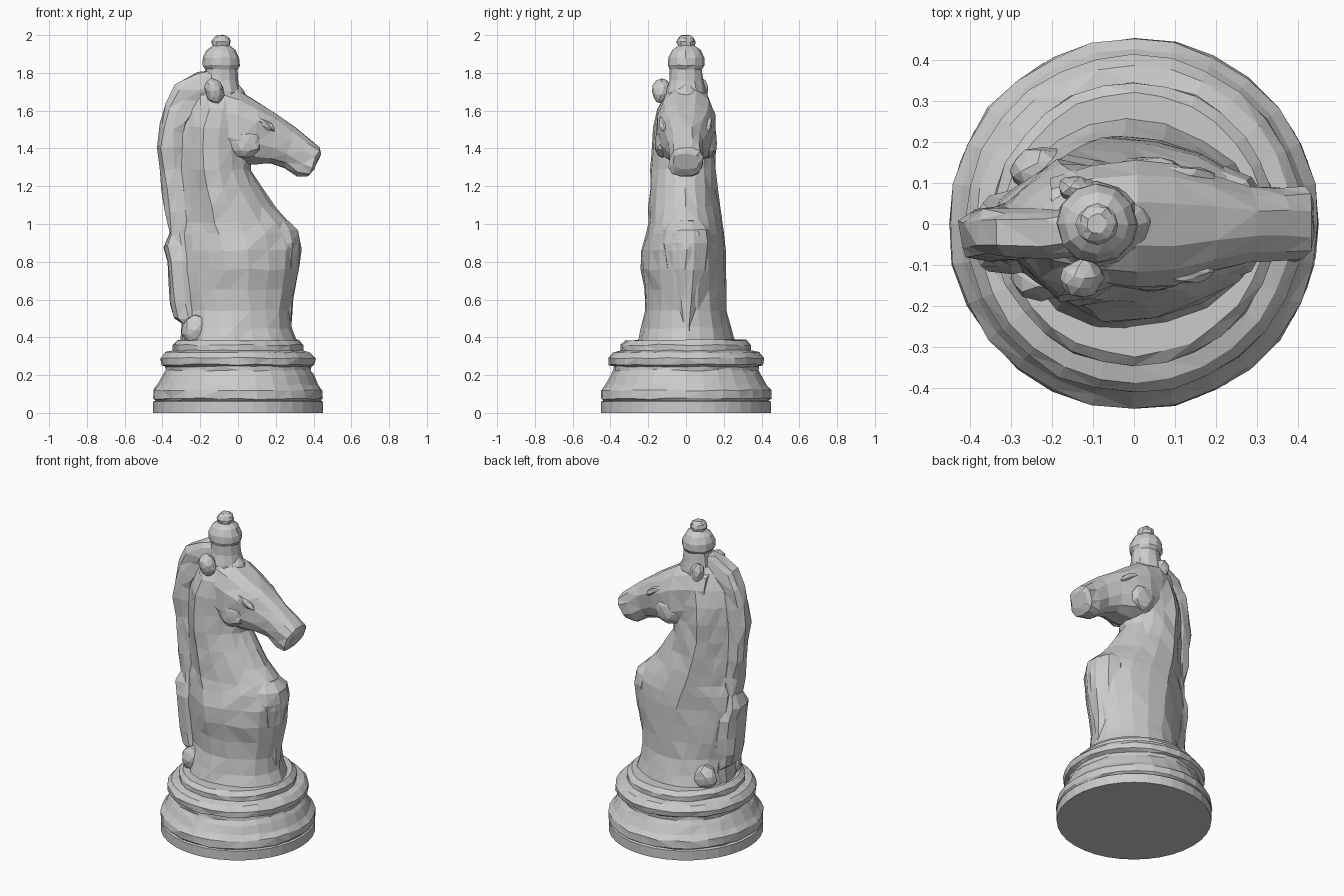
import bpy, bmesh, math, random
from mathutils import Vector

random.seed(4)
if "Cube" in bpy.data.objects:
    bpy.data.objects.remove(bpy.data.objects["Cube"])

stone = bpy.data.materials.new("grey stone")
stone.use_nodes = True
GREY = (0.6, 0.6, 0.6, 1)
stone.diffuse_color = GREY
stone.node_tree.nodes["Principled BSDF"].inputs["Base Color"].default_value = GREY


def finish(name, bm, jitter=0.0):
    """Roughen, triangulate and link a carved part."""
    for v in bm.verts:
        v.co += Vector([random.uniform(-jitter, jitter) for _ in range(3)])
    bmesh.ops.recalc_face_normals(bm, faces=bm.faces)
    if jitter:
        bmesh.ops.triangulate(bm, faces=[f for f in bm.faces if len(f.verts) == 4])
    mesh = bpy.data.meshes.new(name)
    bm.to_mesh(mesh)
    bm.free()
    mesh.materials.append(stone)
    ob = bpy.data.objects.new(name, mesh)
    bpy.context.collection.objects.link(ob)
    return ob


def loft(name, rings, jitter=0.0):
    """Skin a list of equal rings and cap both ends."""
    bm = bmesh.new()
    loops = [[bm.verts.new(p) for p in ring] for ring in rings]
    n = len(loops[0])
    for a, b in zip(loops, loops[1:]):
        for i in range(n):
            j = (i + 1) % n
            bm.faces.new((a[i], a[j], b[j], b[i]))
    bm.faces.new(loops[0])
    bm.faces.new(loops[-1])
    return finish(name, bm, jitter)


def turned(name, profile, sides, cx=0.0, jitter=0.0):
    """Lathe a (radius, height) profile about a vertical axis."""
    step = math.tau / sides
    return loft(name, [[Vector((cx + r * math.cos(i * step), r * math.sin(i * step), z))
                        for i in range(sides)] for r, z in profile], jitter)


def lump(name, place, size, tilt=0.0):
    """Small faceted carved detail."""
    bm = bmesh.new()
    bmesh.ops.create_icosphere(bm, subdivisions=2, radius=1)
    for v in bm.verts:
        v.co = Vector([c * s for c, s in zip(v.co, size)])
    ob = finish(name, bm, 0.005)
    ob.location = place
    ob.rotation_euler = (0, tilt, 0)
    return ob


def strap(top, bottom, half, cy=0.0, sides=12, power=0.8):
    """Rounded section spanning two points of the side profile."""
    t, b = Vector((top[0], cy, top[1])), Vector((bottom[0], cy, bottom[1]))
    ring = []
    for i in range(sides):
        a = math.tau * (i + 0.5) / sides
        c, s = math.cos(a), math.sin(a)
        c = math.copysign(abs(c) ** power, c)
        s = math.copysign(abs(s) ** power, s)
        ring.append((t + b) / 2 + (t - b) / 2 * c + Vector((0, half * s, 0)))
    return ring


# Turned base
turned("base_disc", [(.45, 0), (.45, .06), (.43, .068)], 36)
turned("base_mouldings", [(.435, .062), (.452, .075), (.45, .12), (.425, .15), (.40, .20),
                          (.385, .225), (.385, .245), (.408, .255), (.412, .29), (.385, .32),
                          (.345, .33), (.345, .36), (.32, .385)], 28, jitter=.004)

# Body and neck: height, back, widest point, front, right and left half widths, wedge of back
body_rows = [
    (.37, -.30, -.02, .31, .26, .26, 0), (.45, -.29, -.02, .28, .235, .235, 0),
    (.54, -.29, -.03, .275, .22, .215, .2), (.65, -.31, -.05, .295, .22, .21, .4),
    (.76, -.33, -.06, .32, .24, .21, .6), (.86, -.34, -.08, .335, .235, .21, .8),
    (.95, -.34, -.10, .325, .215, .205, .9), (1.01, -.33, -.12, .27, .20, .195, 1),
    (1.09, -.33, -.14, .195, .195, .18, 1), (1.19, -.34, -.16, .125, .19, .165, 1),
    (1.29, -.34, -.18, .07, .185, .16, 1), (1.40, -.34, -.19, .07, .18, .155, 1),
    (1.51, -.33, -.18, .09, .17, .15, 1), (1.61, -.30, -.15, .07, .15, .135, 1),
    (1.70, -.25, -.11, .03, .10, .10, .6), (1.74, -.20, -.10, 0, .07, .07, 0)]
body = []
for z, back, mid, front, right, left, wedge in body_rows:
    ring = []
    for i in range(20):
        a = math.tau * i / 20
        c, s = math.cos(a), math.sin(a)
        width = abs(s)
        if c < 0:
            width += wedge * (1 + c * 0.8 - width)
            if i == 10:
                width = 0
        x = mid + c * ((front - mid) if c > 0 else (mid - back))
        ring.append(Vector((x, math.copysign(width, s) * (left if s > 0 else right), z)))
    body.append(ring)
loft("body_and_neck", body, .006)

# Head and muzzle: top point, bottom point, half width
head_rows = [((-.20, 1.72), (-.20, 1.40), .11), ((-.10, 1.735), (-.10, 1.34), .145),
             ((.01, 1.71), (0, 1.31), .16), ((.10, 1.65), (.09, 1.315), .15),
             ((.20, 1.585), (.17, 1.32), .118), ((.30, 1.515), (.245, 1.295), .092),
             ((.38, 1.455), (.315, 1.245), .09), ((.435, 1.405), (.37, 1.25), .092),
             ((.437, 1.375), (.405, 1.29), .07)]
loft("head", [strap(t, b, w) for t, b, w in head_rows], .005)

# Mane and tail down the back: outer edge, inner edge, half width
mane_rows = [((-.13, 1.815), (-.10, 1.66), .05), ((-.22, 1.80), (-.16, 1.62), .058),
             ((-.33, 1.735), (-.22, 1.58), .062), ((-.385, 1.64), (-.26, 1.53), .064),
             ((-.41, 1.53), (-.27, 1.47), .064), ((-.425, 1.41), (-.27, 1.40), .064),
             ((-.41, 1.29), (-.27, 1.29), .064), ((-.40, 1.18), (-.27, 1.18), .064),
             ((-.38, 1.06), (-.25, 1.06), .066), ((-.365, .95), (-.24, .95), .07),
             ((-.395, .88), (-.22, .89), .085), ((-.38, .80), (-.20, .80), .10),
             ((-.365, .68), (-.20, .68), .105), ((-.355, .58), (-.20, .58), .10),
             ((-.335, .50), (-.20, .50), .10), ((-.295, .47), (-.20, .45), .09),
             ((-.30, .38), (-.18, .38), .09)]
loft("mane_and_tail", [strap(t, b, w, -.022, 10, .65) for t, b, w in mane_rows], .008)

# Topknot with finial
turned("topknot", [(.10, 1.66), (.105, 1.70), (.09, 1.76), (.085, 1.82), (.098, 1.84),
                   (.096, 1.88), (.075, 1.92), (.045, 1.945), (.05, 1.965),
                   (.043, 1.985), (.025, 2.0)], 12, -.09, .003)

# Ears: one standing out, one laid flat
lump("right_ear", (-.125, -.13, 1.705), (.05, .05, .068), -.35)
lump("left_ear", (-.14, .085, 1.70), (.045, .035, .07), -.2)

# Brows, cheeks and hind feet on both sides
for side, word in ((-1, "right"), (1, "left")):
    lump(word + "_brow", (.13, side * .115, 1.535), (.08, .028, .022), .55)
    lump(word + "_cheek", (.04, side * .125, 1.43), (.085, .04, .08))
    lump(word + "_hind_foot", (-.225, side * .13, .44), (.075, .06, .08), .3)

# Chest ridge running down to the base
loft("chest_ridge", [strap((x, z), (.10, z), w, 0, 10, 1) for x, z, w in
                     ((.305, .38, .04), (.285, .46, .05), (.295, .60, .08),
                      (.325, .76, .12), (.338, .90, .14), (.32, .97, .13),
                      (.27, 1.02, .09))], .004)
